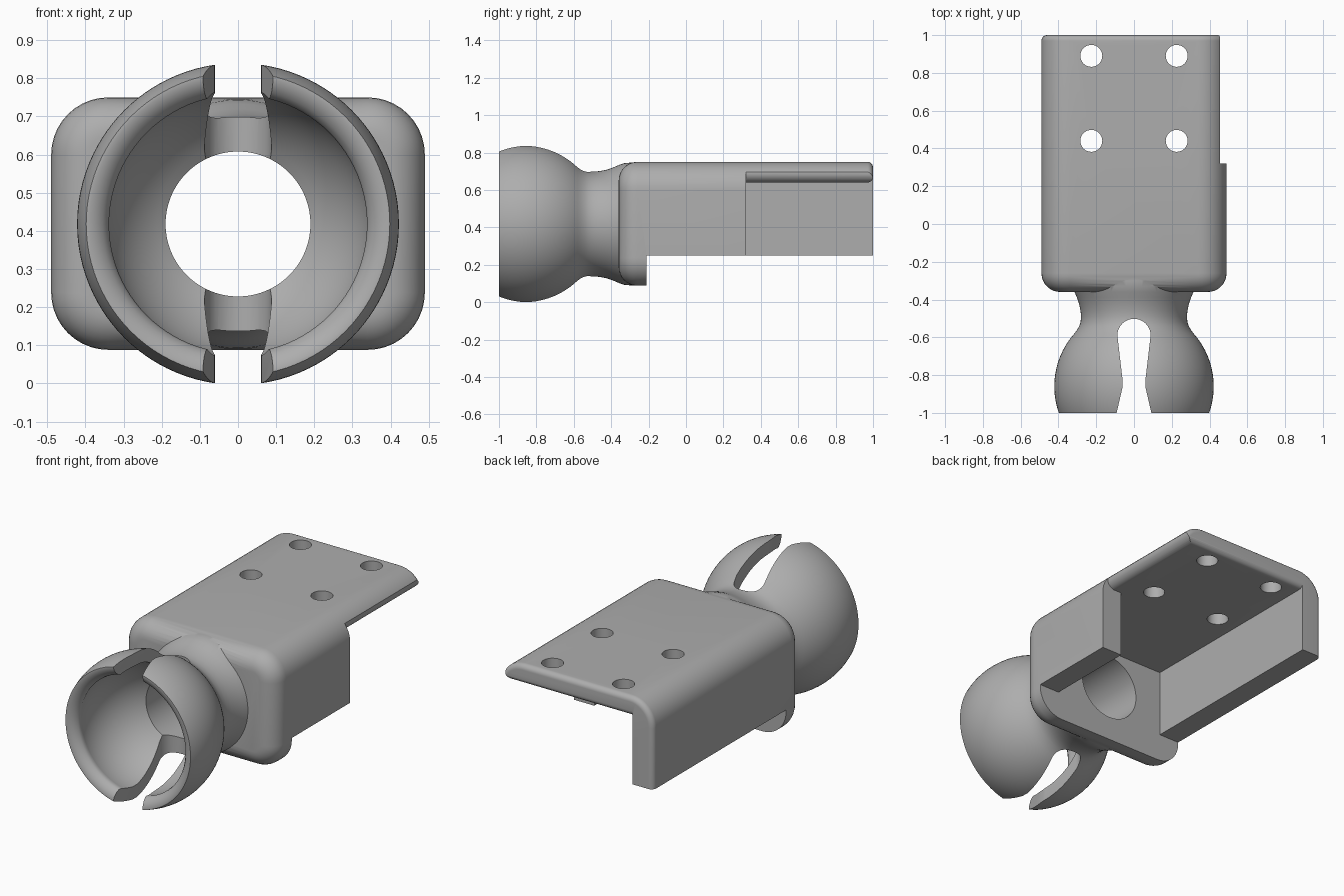
import bpy
import bmesh
from math import cos, sin, pi, sqrt

cube = bpy.data.objects.get("Cube")
if cube:
    bpy.data.objects.remove(cube, do_unlink=True)

grey = bpy.data.materials.new("mid_grey")
grey.use_nodes = True
colour = (0.42, 0.42, 0.42, 1)
grey.diffuse_color = colour
grey.node_tree.nodes["Principled BSDF"].inputs["Base Color"].default_value = colour

CZ = 0.418       # height of the socket axis
BALL_Y = -0.86   # ball centre
BALL_R = 0.422
TOP, BOTTOM, HALF = 0.75, 0.088, 0.49
SLAB = 0.64      # underside of the top slab


def loft(name, rings):
    """Skin a list of equal-length rings and cap both ends."""
    bm = bmesh.new()
    loops = [[bm.verts.new(p) for p in ring] for ring in rings]
    n = len(loops[0])
    for a, b in zip(loops, loops[1:]):
        for i in range(n):
            j = (i + 1) % n
            bm.faces.new((a[i], a[j], b[j], b[i]))
    bm.faces.new(loops[0])
    bm.faces.new(loops[-1])
    bmesh.ops.recalc_face_normals(bm, faces=bm.faces)
    mesh = bpy.data.meshes.new(name)
    bm.to_mesh(mesh)
    bm.free()
    mesh.materials.append(grey)
    obj = bpy.data.objects.new(name, mesh)
    bpy.context.collection.objects.link(obj)
    return obj


def arc(cx, cy, r, start, end, steps=10):
    return [(cx + r * cos(start + (end - start) * i / steps),
             cy + r * sin(start + (end - start) * i / steps)) for i in range(steps + 1)]


def lathe(name, profile, segments=96):
    """Revolve (radius, y) pairs around the socket axis."""
    return loft(name, [[(r * cos(2 * pi * i / segments), y, CZ + r * sin(2 * pi * i / segments))
                        for i in range(segments)] for r, y in profile])


def prism(name, outline, lo, hi, axis):
    """Extrude a 2D outline along one axis."""
    place = {"x": lambda a, b, t: (t, a, b),
             "y": lambda a, b, t: (a, t, b),
             "z": lambda a, b, t: (a, b, t)}[axis]
    return loft(name, [[place(a, b, t) for a, b in outline] for t in (lo, hi)])


def box(name, x, y, z):
    return prism(name, [(x[0], y[0]), (x[1], y[0]), (x[1], y[1]), (x[0], y[1])], *z, "z")


def combine(target, other, operation):
    mod = target.modifiers.new(operation, "BOOLEAN")
    mod.operation = operation
    mod.solver = "EXACT"
    mod.object = other
    bpy.context.view_layer.objects.active = target
    bpy.ops.object.modifier_apply(modifier=mod.name)
    bpy.data.objects.remove(other, do_unlink=True)


def body_ring(y, inset):
    """Rounded rectangle section of the body."""
    r = 0.15 - inset
    cx = HALF - 0.15
    hi, lo = TOP - 0.15, BOTTOM + 0.15
    corners = [(cx, hi), (-cx, hi), (-cx, lo), (cx, lo)]
    return [(x, y, z) for k, (px, pz) in enumerate(corners)
            for x, z in arc(px, pz, r, k * pi / 2, (k + 1) * pi / 2)]


# Main body: rounded block with a softened front and a small rear edge
front, rear = 0.1, 0.03
quarter = [i * pi / 16 for i in range(9)]
rings = [body_ring(-0.36 + front * (1 - cos(a)), front * (1 - sin(a))) for a in quarter]
rings += [body_ring(1 - rear + rear * sin(a), rear * (1 - cos(a))) for a in quarter]
bracket = loft("socket_bracket", rings)

# Ledge cuts: underside behind the front wall, then the open tray
combine(bracket, box("under_cut", (-1, 1), (-0.21, 1.2), (-0.2, 0.25)), "DIFFERENCE")
combine(bracket, box("tray_cut", (-0.36, 0.36), (-0.21, 1.2), (-0.3, SLAB)), "DIFFERENCE")

# Short left wall and the bullnose edge of the slab behind it
nose = (arc(0.405, 0.69, 0.05, -pi / 2, 0) + arc(0.395, 0.69, 0.06, 0, pi / 2))
side = [(0.3, -0.1), (0.3, SLAB)] + nose + [(0.395, 0.9), (0.7, 0.9), (0.7, -0.1)]
combine(bracket, prism("side_cut", side, 0.32, 1.2, "y"), "DIFFERENCE")

# Rounded lower rear edge of the slab
lip = [(0.97, 0.5), (0.97, SLAB)] + arc(0.97, SLAB + 0.03, 0.03, -pi / 2, 0, 6)[1:]
lip += [(1.1, SLAB + 0.03), (1.1, 0.5)]
combine(bracket, prism("lip_cut", lip, -0.36, 0.7, "x"), "DIFFERENCE")

# Ball and flared neck
ball = []
for i in range(25):
    y = -1 + 0.42 * i / 24
    ball.append((sqrt(BALL_R ** 2 - (y - BALL_Y) ** 2), y))
neck = [(0.302, -0.562), (0.290, -0.54), (0.283, -0.52), (0.28, -0.49), (0.283, -0.46),
        (0.290, -0.425), (0.302, -0.39), (0.315, -0.36), (0.325, -0.33), (0.328, -0.3),
        (0.328, -0.25)]
combine(bracket, lathe("ball_and_neck", ball + neck), "UNION")

# Socket hollow with a rounded mouth, and the bore through the front wall
hollow = [(0.39, -1.1), (0.39, -1.0), (0.372, -0.994), (0.355, -0.982), (0.342, -0.965)]
for i in range(25):
    y = -0.95 + 0.384 * i / 24
    hollow.append((sqrt(0.35 ** 2 - (y - BALL_Y) ** 2), y))
hollow += [(0.19, -0.56), (0.19, -0.1)]
combine(bracket, lathe("hollow_cut", hollow), "DIFFERENCE")

# Keyhole slot through the top and bottom of the ball
half_slot = [(0.115, -1.1), (0.062, -0.87), (0.06, -0.83)]
slot = half_slot + arc(0, -0.59, 0.088, 0, pi, 24) + [(-x, y) for x, y in reversed(half_slot)]
combine(bracket, prism("slot_cut", slot, -0.2, 1.1, "z"), "DIFFERENCE")

# Four screw holes
for x in (-0.226, 0.226):
    for y in (0.44, 0.89):
        circle = arc(x, y, 0.058, 0, 2 * pi, 32)[:-1]
        combine(bracket, prism("screw_cut", circle, 0.4, 1.0, "z"), "DIFFERENCE")

bpy.ops.object.select_all(action="DESELECT")
bracket.select_set(True)
bpy.context.view_layer.objects.active = bracket
bpy.ops.object.shade_smooth_by_angle(angle=pi / 6)
